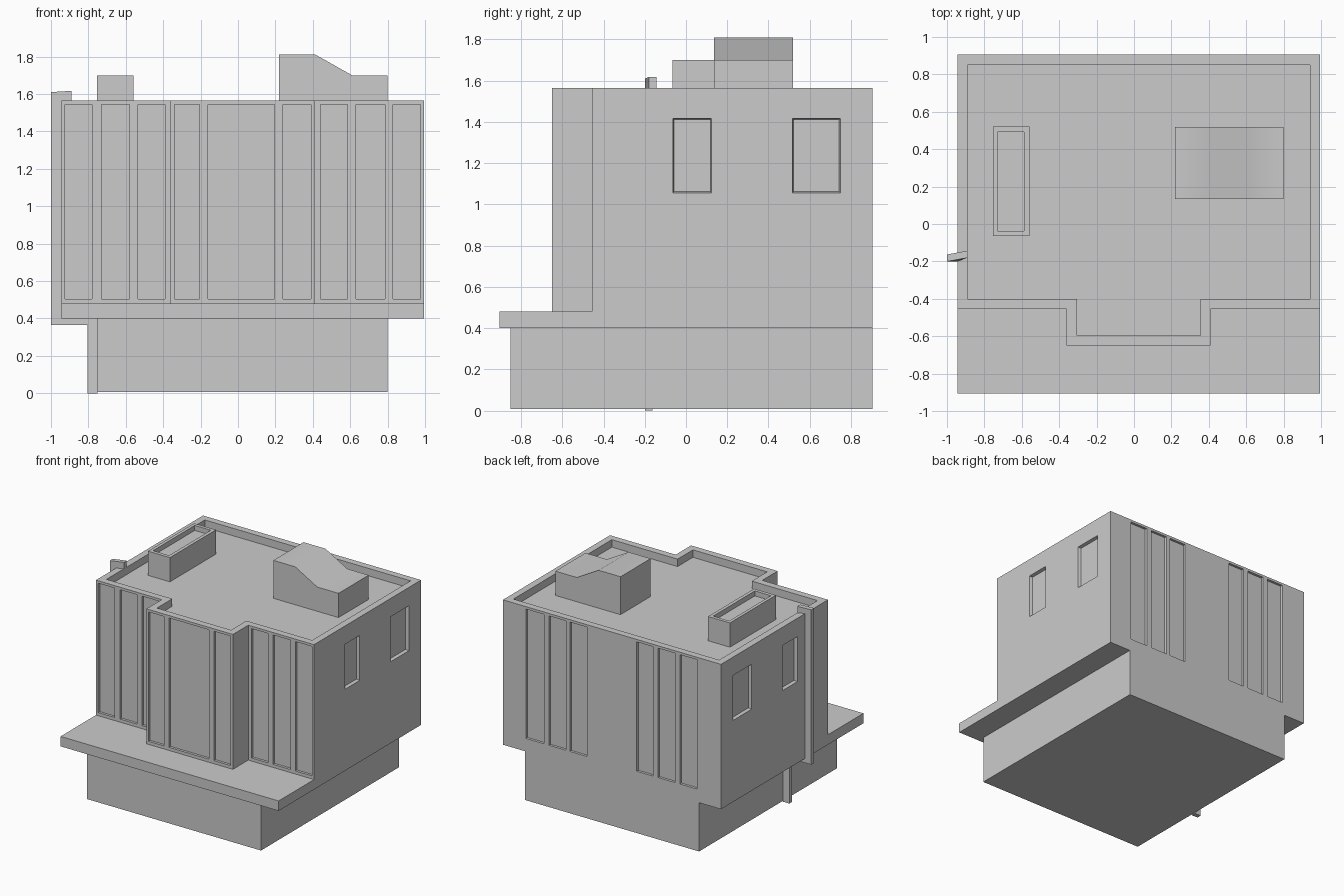
import bpy
import bmesh
import math
from mathutils import Vector

cube = bpy.data.objects.get("Cube")
if cube:
    bpy.data.objects.remove(cube, do_unlink=True)

grey = bpy.data.materials.new("plain grey")
grey.use_nodes = True
GREY = (0.6, 0.6, 0.6, 1)
grey.diffuse_color = GREY
for node in grey.node_tree.nodes:
    if node.type == 'BSDF_PRINCIPLED':
        node.inputs["Base Color"].default_value = GREY


def make_object(name, bm):
    bmesh.ops.recalc_face_normals(bm, faces=bm.faces)
    mesh = bpy.data.meshes.new(name)
    bm.to_mesh(mesh)
    bm.free()
    mesh.materials.append(grey)
    obj = bpy.data.objects.new(name, mesh)
    bpy.context.collection.objects.link(obj)
    return obj


def add_prism(bm, outline, lo, hi, axis='z', taper=0.0):
    """Extrude a 2D outline from lo to hi; taper shrinks a rectangle at hi."""
    place = {'x': lambda a, b, d: Vector((d, a, b)),
             'y': lambda a, b, d: Vector((a, d, b)),
             'z': lambda a, b, d: Vector((a, b, d))}[axis]
    n = len(outline)
    ca, cb = (sum(p[i] for p in outline) / n for i in (0, 1))
    start = [bm.verts.new(place(a, b, lo)) for a, b in outline]
    end = [bm.verts.new(place(a - math.copysign(taper, a - ca),
                              b - math.copysign(taper, b - cb), hi))
           for a, b in outline]
    bm.faces.new(start)
    bm.faces.new(end)
    for i in range(n):
        j = (i + 1) % n
        bm.faces.new((start[i], start[j], end[j], end[i]))


def rect(a0, a1, b0, b1):
    return [(a0, b0), (a1, b0), (a1, b1), (a0, b1)]


def prism(name, outline, lo, hi, axis='z'):
    bm = bmesh.new()
    add_prism(bm, outline, lo, hi, axis)
    return make_object(name, bm)


def cut(obj, bm):
    """Subtract the shapes in bm from obj and bake the result."""
    cutter = make_object("cutter", bm)
    cutter.hide_render = True
    mod = obj.modifiers.new("cut", 'BOOLEAN')
    mod.operation = 'DIFFERENCE'
    mod.solver = 'EXACT'
    mod.object = cutter
    bpy.context.view_layer.update()
    graph = bpy.context.evaluated_depsgraph_get()
    baked = bpy.data.meshes.new_from_object(obj.evaluated_get(graph))
    obj.modifiers.clear()
    obj.data = baked
    bpy.data.objects.remove(cutter, do_unlink=True)


LEFT, RIGHT, BACK, WALL, BAY = -0.945, 0.995, 0.905, -0.455, -0.65
BAY_L, BAY_R = -0.36, 0.41
FLOOR, ROOF, DECK, RIM = 0.40, 1.565, 1.505, 0.055


def storey_outline(m):
    """Floor plan with the projecting front bay, moved inwards by m."""
    return [(LEFT + m, WALL + m), (BAY_L + m, WALL + m), (BAY_L + m, BAY + m),
            (BAY_R - m, BAY + m), (BAY_R - m, WALL + m), (RIGHT - m, WALL + m),
            (RIGHT - m, BACK - m), (LEFT + m, BACK - m)]


# Ground floor and projecting front ledge
prism("ground_floor", rect(-0.75, 0.80, -0.85, BACK), 0.008, FLOOR)
prism("front_ledge", rect(LEFT, RIGHT, -0.905, WALL), FLOOR, 0.48)

# Upper storey, hollowed at the top to leave a parapet
upper = prism("upper_storey", storey_outline(0), FLOOR, ROOF)
bm = bmesh.new()
add_prism(bm, storey_outline(RIM), DECK, ROOF + 0.1)

# Tall recessed panels: wall plane, inward direction, x ranges
wing_l = [(-0.925, -0.78), (-0.73, -0.58), (-0.535, -0.39)]
wing_r = [(0.44, 0.585), (0.63, 0.785), (0.83, 0.975)]
bay = [(-0.34, -0.205), (-0.16, 0.195), (0.24, 0.39)]
back_r = [(0.245, 0.40), (0.435, 0.585), (0.63, 0.79)]
back_l = [(-0.73, -0.58), (-0.535, -0.385), (-0.34, -0.195)]
for plane, inward, spans in ((WALL, 1, wing_l + wing_r), (BAY, 1, bay),
                             (BACK, -1, back_l + back_r)):
    for x0, x1 in spans:
        add_prism(bm, rect(x0, x1, 0.505, 1.545),
                  plane - inward * 0.02, plane + inward * 0.02, 'y')

# Side windows, slightly splayed
for plane, inward in ((LEFT, 1), (RIGHT, -1)):
    for y0, y1 in ((-0.065, 0.125), (0.515, 0.75)):
        add_prism(bm, rect(y0, y1, 1.055, 1.418),
                  plane - inward * 0.003, plane + inward * 0.025, 'x', 0.007)
cut(upper, bm)

# Open roof vent
vent = prism("roof_vent", rect(-0.755, -0.56, -0.065, 0.52), DECK - 0.01, 1.70)
bm = bmesh.new()
add_prism(bm, rect(-0.73, -0.587, -0.037, 0.493), 1.66, 1.8)
cut(vent, bm)

# Sloped roof hood
hood = prism("roof_hood", [(0.22, DECK - 0.01), (0.80, DECK - 0.01), (0.80, 1.70),
                           (0.61, 1.70), (0.415, 1.81), (0.22, 1.81)],
             0.135, 0.518, 'y')
bpy.ops.object.select_all(action='DESELECT')
hood.select_set(True)
bpy.context.view_layer.objects.active = hood
bpy.ops.object.shade_smooth_by_angle(angle=math.radians(31))

# Drainpipe running over the parapet, down the wall and under the overhang
pipe = prism("drainpipe", [(-1, 0.365), (-0.805, 0.365), (-0.805, 0), (-0.75, 0),
                           (-0.75, FLOOR), (LEFT, FLOOR), (LEFT, ROOF),
                           (-0.89, ROOF), (-0.89, 1.617), (-1, 1.61)],
             -0.2, -0.163, 'y')
for v in pipe.data.vertices:
    if v.co.z > ROOF - 0.01 and v.co.x > -0.9:
        v.co.y += 0.02
